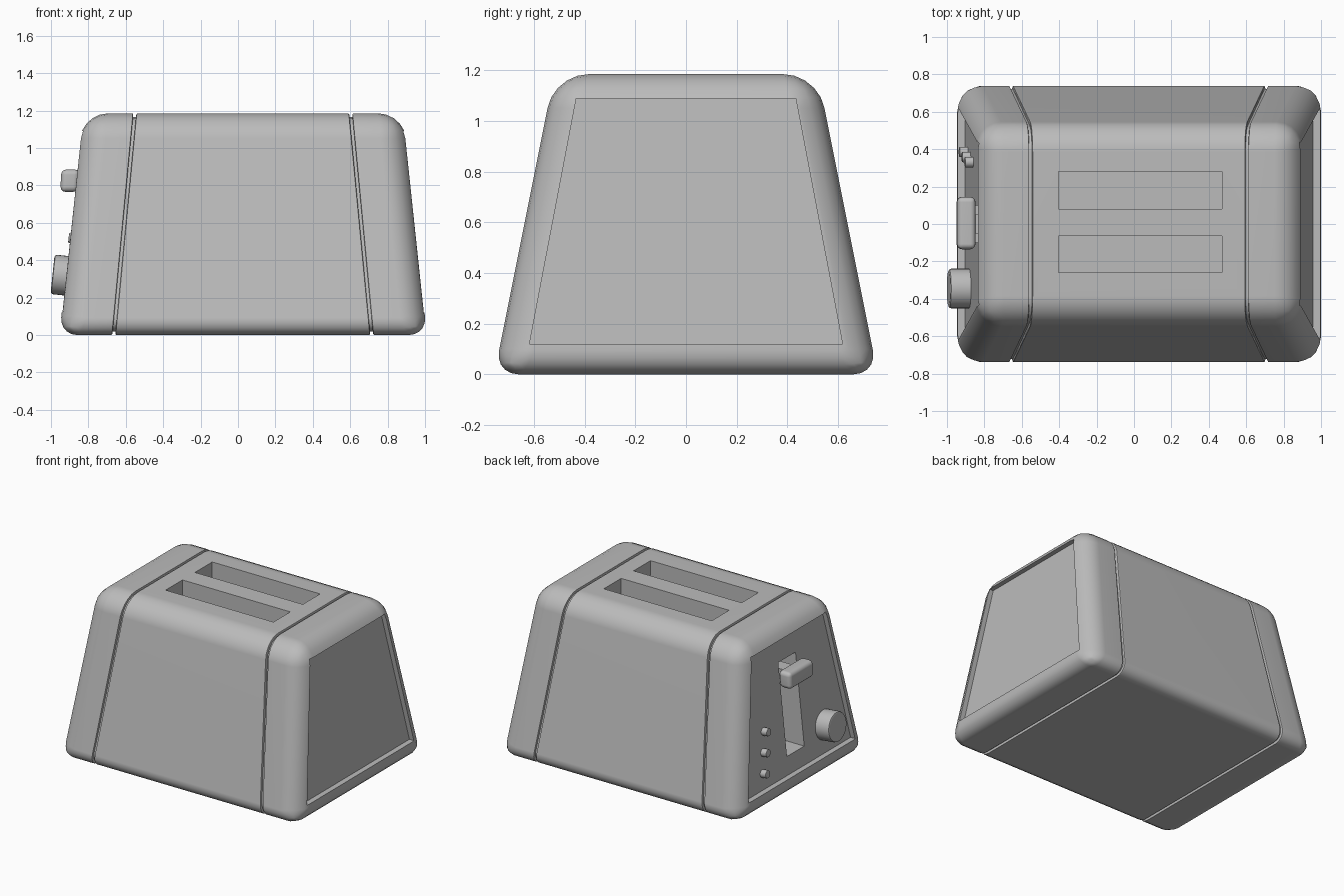
import bpy
import bmesh
from math import radians
from mathutils import Vector

default = bpy.data.objects.get("Cube")
if default:
    bpy.data.objects.remove(default, do_unlink=True)

GREY = (0.5, 0.5, 0.5, 1.0)
mat = bpy.data.materials.new("plain grey")
mat.use_nodes = True
mat.diffuse_color = GREY
mat.node_tree.nodes["Principled BSDF"].inputs["Base Color"].default_value = GREY

HEIGHT = 1.185
SLOPE = 0.105  # inward lean of the two end faces


def left_x(z):
    return -0.955 + SLOPE * z


def right_x(z):
    return 1.01 - SLOPE * z


def add_object(name, bm):
    bmesh.ops.recalc_face_normals(bm, faces=bm.faces)
    mesh = bpy.data.meshes.new(name)
    bm.to_mesh(mesh)
    bm.free()
    mesh.materials.append(mat)
    obj = bpy.data.objects.new(name, mesh)
    bpy.context.collection.objects.link(obj)
    return obj


def block(name, z0, low, z1, high):
    """Six-sided block; low and high are (x0, x1, y0, y1) at z0 and z1."""
    bm = bmesh.new()
    rings = []
    for z, (x0, x1, y0, y1) in ((z0, low), (z1, high)):
        corners = ((x0, y0), (x1, y0), (x1, y1), (x0, y1))
        rings.append([bm.verts.new((x, y, z)) for x, y in corners])
    bottom, top = rings
    bm.faces.new(bottom)
    bm.faces.new(top)
    for i in range(4):
        j = (i + 1) % 4
        bm.faces.new((bottom[i], bottom[j], top[j], top[i]))
    return add_object(name, bm)


def bake(obj):
    """Apply all modifiers."""
    bpy.context.view_layer.update()
    deps = bpy.context.evaluated_depsgraph_get()
    mesh = bpy.data.meshes.new_from_object(obj.evaluated_get(deps))
    obj.modifiers.clear()
    obj.data = mesh


def cut(obj, cutter):
    cutter.hide_render = True
    mod = obj.modifiers.new("cut", "BOOLEAN")
    mod.operation = "DIFFERENCE"
    mod.solver = "EXACT"
    mod.object = cutter
    bake(obj)
    bpy.data.objects.remove(cutter, do_unlink=True)


def bevel(obj, width, segments):
    mod = obj.modifiers.new("round", "BEVEL")
    mod.width = width
    mod.segments = segments
    mod.limit_method = "NONE"
    bake(obj)


def smooth(obj, angle=32):
    bpy.ops.object.select_all(action="DESELECT")
    obj.select_set(True)
    bpy.context.view_layer.objects.active = obj
    bpy.ops.object.shade_smooth_by_angle(angle=radians(angle))
    mod = obj.modifiers.new("even shading", "WEIGHTED_NORMAL")
    mod.keep_sharp = True


def shell(name, inset=0.0):
    """Full tapered body, rounded more at the top than at the base."""
    top = HEIGHT - inset
    obj = block(
        name, inset, (left_x(0) + inset, right_x(0) - inset, inset - 0.757, 0.757 - inset),
        top, (left_x(top) + inset, right_x(top) - inset, inset - 0.52, 0.52 - inset))
    weights = obj.data.attributes.new("bevel_weight_edge", "FLOAT", "EDGE")
    for edge in obj.data.edges:
        base = all(obj.data.vertices[v].co.z < 0.1 for v in edge.vertices)
        weights.data[edge.index].value = 0.7 if base else 1.0
    mod = obj.modifiers.new("round", "BEVEL")
    mod.width = 0.135 - inset
    mod.segments = 5
    mod.limit_method = "WEIGHT"
    bake(obj)
    return obj


def trim(obj, x, side, edge_bevel=0.0):
    """Cut off everything beyond a leaning seam plane at x on the base."""
    lean = 0.095 * (1 if x < 0 else -1)
    bm = bmesh.new()
    bm.from_mesh(obj.data)
    res = bmesh.ops.bisect_plane(
        bm, geom=bm.verts[:] + bm.edges[:] + bm.faces[:],
        plane_co=(x, 0, 0), plane_no=Vector((side, 0, -lean * side)), clear_outer=True)
    rim = [e for e in res["geom_cut"] if isinstance(e, bmesh.types.BMEdge)]
    bmesh.ops.contextual_create(bm, geom=rim)
    bmesh.ops.recalc_face_normals(bm, faces=bm.faces)
    if edge_bevel:
        bmesh.ops.bevel(bm, geom=rim, offset=edge_bevel, segments=2,
                        profile=0.5, affect="EDGES", clamp_overlap=True)
    bm.to_mesh(obj.data)
    bm.free()


SEAM_R, SEAM_L, GAP = -0.664, 0.715, 0.008

# Middle body with two bread slots
body = shell("middle_body")
trim(body, SEAM_R + GAP, -1, 0.008)
trim(body, SEAM_L - GAP, 1, 0.008)
for y0, y1 in ((0.08, 0.28), (-0.26, -0.065)):
    area = (-0.405, 0.47, y0, y1)
    cut(body, block("slot_cutter", 0.4, area, 1.4, area))
smooth(body)

# Recessed bands behind the two seams
for name, seam in (("right_seam_band", SEAM_R), ("left_seam_band", SEAM_L)):
    band = shell(name, 0.02)
    trim(band, seam - 0.025, -1)
    trim(band, seam + 0.025, 1)
    smooth(band)

# End caps with sunken trapezoid panels
PANEL_LOW, PANEL_HIGH, SUNK = 0.12, 1.09, 0.04
right_cap = shell("right_end_cap")
trim(right_cap, SEAM_R - GAP, 1, 0.008)
left_cap = shell("left_end_cap")
trim(left_cap, SEAM_L + GAP, -1, 0.008)


def panel_area(z, half, face, out):
    inner = face(z) - out * SUNK
    return (*sorted((inner, inner + out * 0.3)), -half, half)


for cap, face, out in ((right_cap, left_x, -1), (left_cap, right_x, 1)):
    cut(cap, block("panel_cutter", PANEL_LOW, panel_area(PANEL_LOW, 0.618, face, out),
                   PANEL_HIGH, panel_area(PANEL_HIGH, 0.433, face, out)))


def panel_x(z):
    return left_x(z) + SUNK


# Lever track in the control panel
z0, z1 = 0.25, 0.92
cut(right_cap, block(
    "track_cutter", z0, (panel_x(z0) - 0.1, panel_x(z0) + 0.17, -0.1, 0.1),
    z1, (panel_x(z1) - 0.1, panel_x(z1) + 0.17, -0.1, 0.1)))
smooth(right_cap)
smooth(left_cap)

# Lever
stem_area = (-0.88, -0.68, -0.05, 0.05)
block("lever_stem", 0.8, stem_area, 0.85, stem_area)
handle = block("lever_handle", 0.765, (-0.95, -0.855, -0.135, 0.145),
               0.885, (-0.945, -0.845, -0.135, 0.145))
bevel(handle, 0.028, 3)
smooth(handle)


def dial(name, y, z, radius, length, sides, edge):
    """Round control standing square on the sloping panel."""
    axis = Vector((-1, 0, SLOPE)).normalized()
    sunk = 0.01
    centre = Vector((panel_x(z), y, z)) + axis * (length - sunk) / 2
    bm = bmesh.new()
    bmesh.ops.create_cone(bm, cap_ends=True, segments=sides, radius1=radius,
                          radius2=radius, depth=length + sunk)
    rim = [e for e in bm.edges if all(v.co.z > 0 for v in e.verts)]
    bmesh.ops.bevel(bm, geom=rim, offset=edge, segments=2, profile=0.5, affect="EDGES")
    rotation = axis.to_track_quat("Z", "Y").to_matrix()
    bmesh.ops.rotate(bm, verts=bm.verts, matrix=rotation, cent=(0, 0, 0))
    bmesh.ops.translate(bm, verts=bm.verts, vec=centre)
    smooth(add_object(name, bm))


# Browning knob and three buttons
dial("browning_knob", -0.345, 0.313, 0.106, 0.11, 32, 0.014)
for i in range(3):
    dial(f"button_{i + 1}", 0.385 - 0.027 * i, 0.235 + 0.14 * i, 0.028, 0.045, 16, 0.006)
